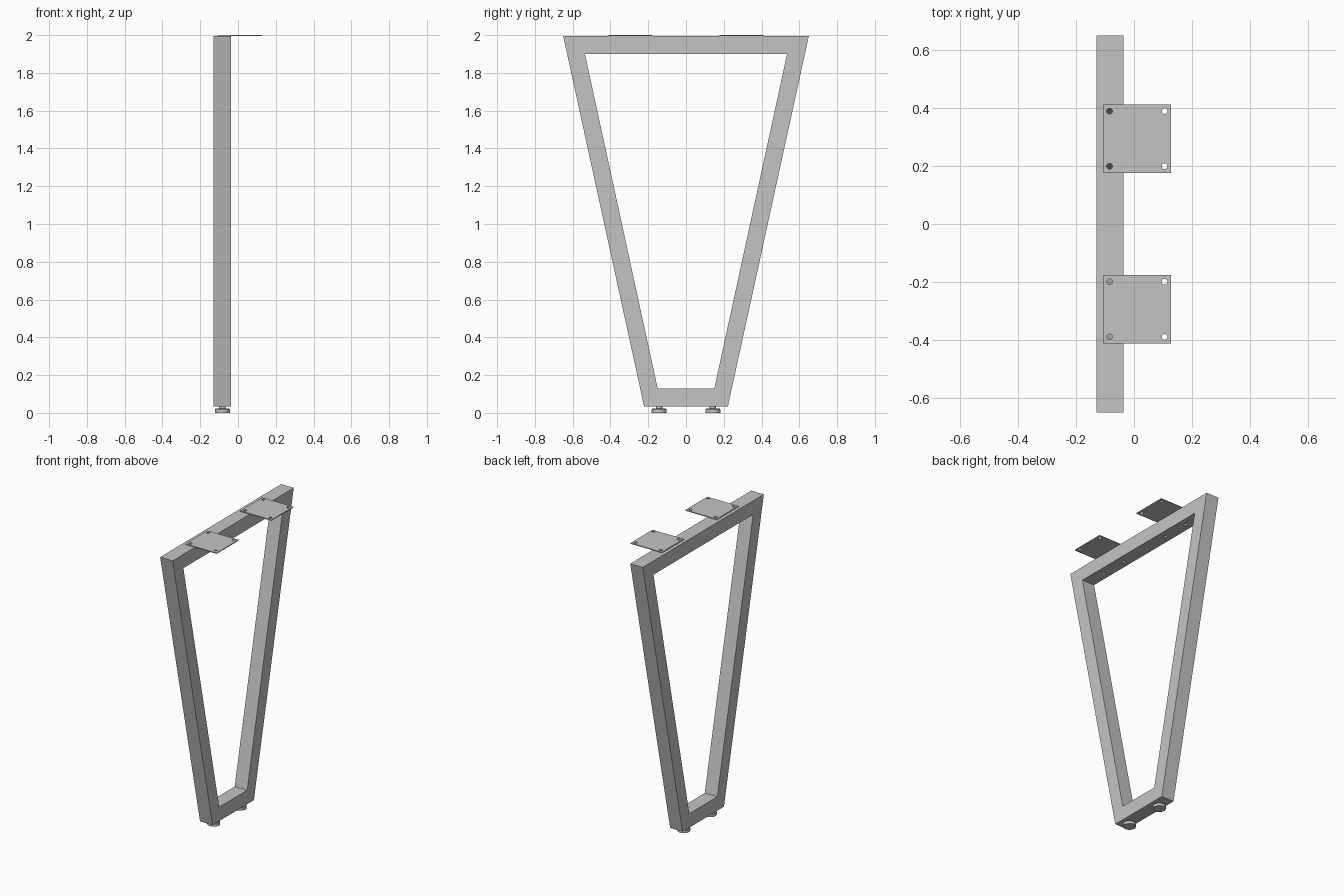
import bpy, bmesh
from mathutils import Matrix

cube = bpy.data.objects.get("Cube")
if cube:
    bpy.data.objects.remove(cube, do_unlink=True)

metal = bpy.data.materials.new("grey_metal")
metal.use_nodes = True
GREY = (0.55, 0.55, 0.55, 1)
metal.diffuse_color = GREY
metal.node_tree.nodes["Principled BSDF"].inputs["Base Color"].default_value = GREY

X0, X1 = -0.13, -0.036          # frame thickness range
XC = (X0 + X1) / 2
PLATE_T = 0.006
FRAME_TOP = 2 - PLATE_T
PLATE_X, PLATE_Y, PLATE_W = 0.0105, 0.294, 0.235
HOLE = 0.095                    # hole offset from plate centre


def finish(name, bm):
    bmesh.ops.recalc_face_normals(bm, faces=bm.faces)
    mesh = bpy.data.meshes.new(name)
    bm.to_mesh(mesh)
    bm.free()
    obj = bpy.data.objects.new(name, mesh)
    mesh.materials.append(metal)
    bpy.context.collection.objects.link(obj)
    return obj


def add_cylinder(bm, x, y, z0, z1, r0, r1, sides=24):
    bmesh.ops.create_cone(bm, cap_ends=True, segments=sides, radius1=r0, radius2=r1,
                          depth=z1 - z0, matrix=Matrix.Translation((x, y, (z0 + z1) / 2)))


def drill(obj, cutter):
    mod = obj.modifiers.new("holes", "BOOLEAN")
    mod.operation = "DIFFERENCE"
    mod.solver = "EXACT"
    mod.object = cutter
    graph = bpy.context.evaluated_depsgraph_get()
    mesh = bpy.data.meshes.new_from_object(obj.evaluated_get(graph))
    obj.modifiers.clear()
    obj.data = mesh


def smooth(obj):
    bpy.ops.object.select_all(action="DESELECT")
    obj.select_set(True)
    bpy.context.view_layer.objects.active = obj
    bpy.ops.object.shade_smooth_by_angle()


# Tapered closed frame: outer and inner trapezoids joined into a ring
def trapezoid(top_y, top_z, low_y, low_z):
    return [(-top_y, top_z), (top_y, top_z), (low_y, low_z), (-low_y, low_z)]


bm = bmesh.new()
outer = trapezoid(0.65, FRAME_TOP, 0.222, 0.035)
inner = trapezoid(0.535, 1.9, 0.15, 0.13)
loops = [[bm.verts.new((x, y, z)) for y, z in pts]
         for pts, x in ((outer, X0), (outer, X1), (inner, X1), (inner, X0))]
for k in range(4):
    a, b = loops[k], loops[(k + 1) % 4]
    for i in range(4):
        j = (i + 1) % 4
        bm.faces.new((a[i], a[j], b[j], b[i]))
frame = finish("leg_frame", bm)

# Screw hole cutter
bm = bmesh.new()
for side in (-1, 1):
    for dx in (-HOLE, HOLE):
        for dy in (-HOLE, HOLE):
            add_cylinder(bm, PLATE_X + dx, side * PLATE_Y + dy, 1.8, 2.1, 0.01, 0.01)
cutter = finish("hole_cutter", bm)
cutter.hide_render = True

# Mounting plates
plates = []
for side, label in ((-1, "front"), (1, "back")):
    bm = bmesh.new()
    bmesh.ops.create_cube(bm, size=1)
    bmesh.ops.scale(bm, vec=(PLATE_W, PLATE_W, PLATE_T), verts=bm.verts)
    bmesh.ops.translate(bm, vec=(PLATE_X, side * PLATE_Y, 2 - PLATE_T / 2), verts=bm.verts)
    plates.append(finish(label + "_mounting_plate", bm))

for part in [frame] + plates:
    drill(part, cutter)
    smooth(part)
bpy.data.objects.remove(cutter, do_unlink=True)

# Adjustable feet
for side, label in ((-1, "front"), (1, "back")):
    bm = bmesh.new()
    y = side * 0.142
    add_cylinder(bm, XC, y, 0, 0.018, 0.04, 0.04, 32)
    add_cylinder(bm, XC, y, 0.018, 0.023, 0.04, 0.036, 32)
    add_cylinder(bm, XC, y, 0.023, 0.037, 0.018, 0.018)
    smooth(finish(label + "_foot", bm))
